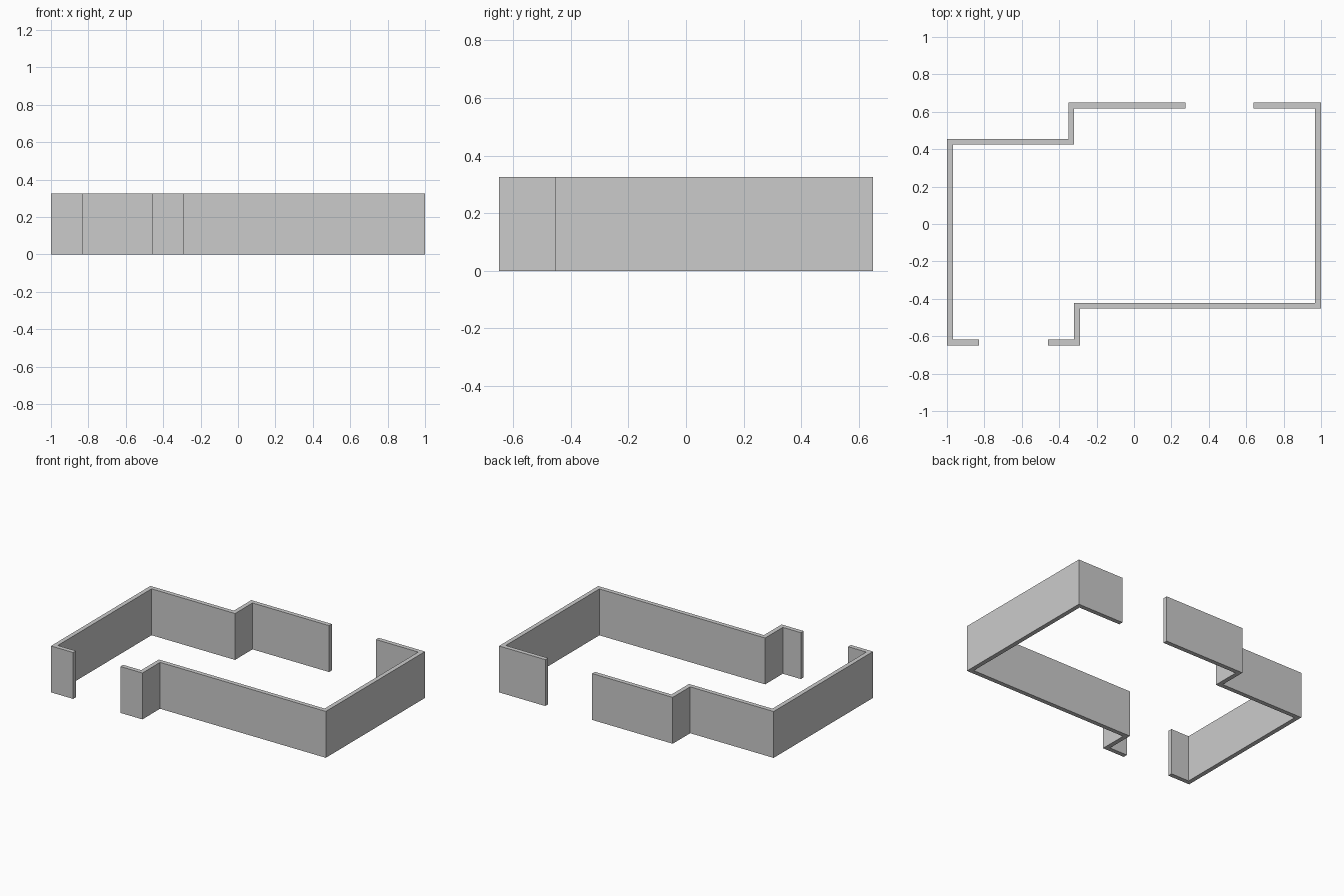
import bpy
import bmesh
from mathutils import Vector

if "Cube" in bpy.data.objects:
    bpy.data.objects.remove(bpy.data.objects["Cube"])

HEIGHT = 0.326
THICK = 0.031


def inset_path(path, dist):
    """Offset an open path to its right with mitred corners."""
    pts = [Vector(p) for p in path]
    normals = []
    for a, b in zip(pts, pts[1:]):
        d = (b - a).normalized()
        normals.append(Vector((d.y, -d.x)))
    inner = [pts[0] + normals[0] * dist]
    for p, n0, n1 in zip(pts[1:-1], normals, normals[1:]):
        inner.append(p + (n0 + n1) * dist / (1 + n0.dot(n1)))
    inner.append(pts[-1] + normals[-1] * dist)
    return pts, inner


def wall_run(name, path):
    """Extrude a constant-thickness wall along its outer face path."""
    outer, inner = inset_path(path, THICK)
    bm = bmesh.new()
    vo = [bm.verts.new((p.x, p.y, 0)) for p in outer]
    vi = [bm.verts.new((p.x, p.y, 0)) for p in inner]
    for i in range(len(vo) - 1):
        bm.faces.new((vo[i], vo[i + 1], vi[i + 1], vi[i]))
    ext = bmesh.ops.extrude_face_region(bm, geom=bm.faces[:], use_keep_orig=True)
    top = [g for g in ext["geom"] if isinstance(g, bmesh.types.BMVert)]
    bmesh.ops.translate(bm, verts=top, vec=(0, 0, HEIGHT))
    bmesh.ops.recalc_face_normals(bm, faces=bm.faces[:])
    mesh = bpy.data.meshes.new(name)
    bm.to_mesh(mesh)
    bm.free()
    obj = bpy.data.objects.new(name, mesh)
    bpy.context.collection.objects.link(obj)
    return obj


# Left run: front return, left side, stepped back wall up to the back opening
wall_run("left_back_wall", [
    (-0.828, -0.649), (-1, -0.649), (-1, 0.455),
    (-0.351, 0.455), (-0.351, 0.649), (0.275, 0.649)])

# Right run: back return, right side, stepped front wall up to the front opening
wall_run("right_front_wall", [
    (0.64, 0.649), (1, 0.649), (1, -0.453),
    (-0.289, -0.453), (-0.289, -0.649), (-0.46, -0.649)])
